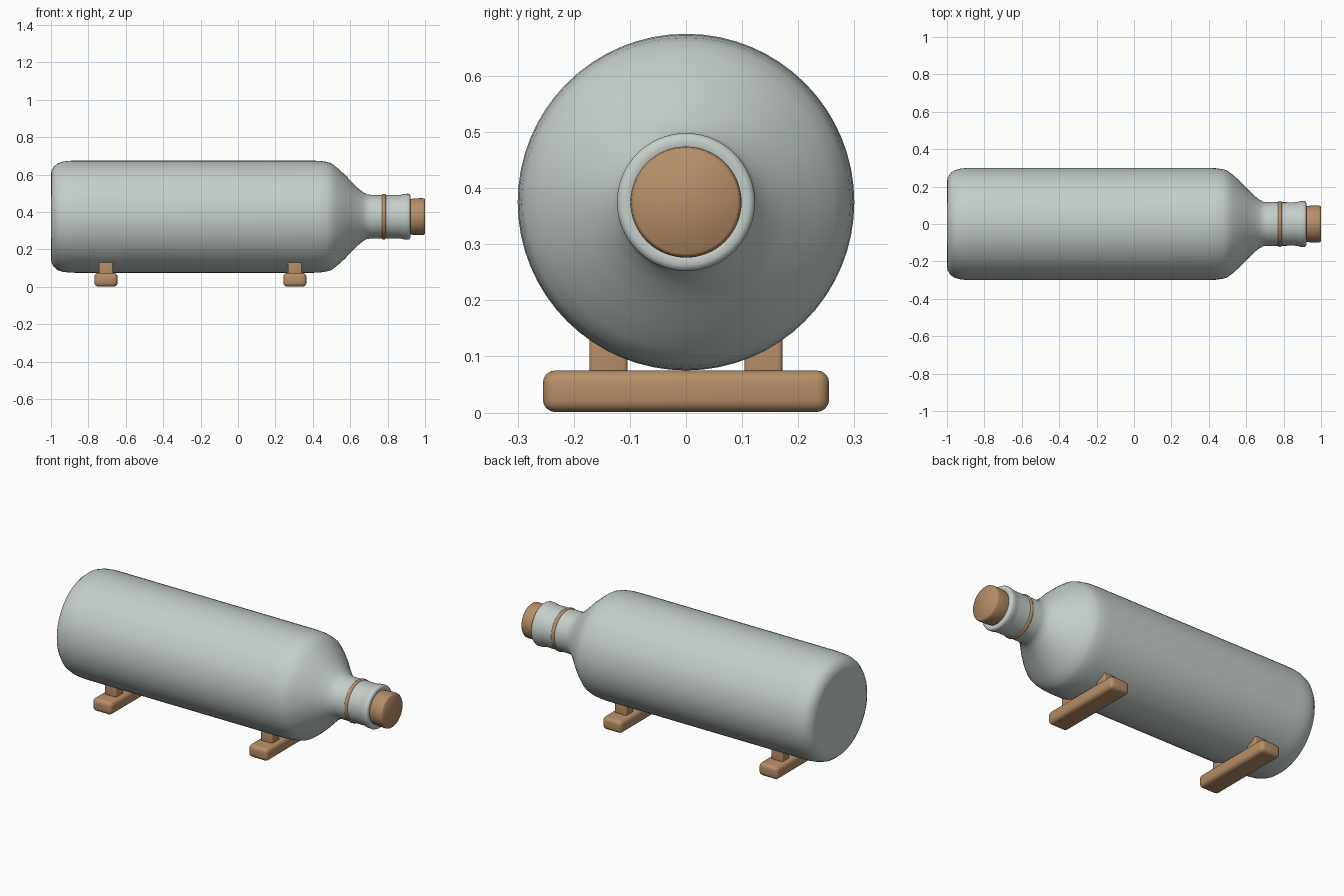
import bpy, bmesh, math

if "Cube" in bpy.data.objects:
    bpy.data.objects.remove(bpy.data.objects["Cube"])

AXIS_Z = 0.375
SEGMENTS = 64


def material(name, color):
    m = bpy.data.materials.new(name)
    m.diffuse_color = (*color, 1)
    m.use_nodes = True
    m.node_tree.nodes["Principled BSDF"].inputs["Base Color"].default_value = m.diffuse_color
    return m


glass = material("pale grey green", (0.56, 0.62, 0.59))
wood = material("light brown wood", (0.47, 0.27, 0.135))


def finish(name, bm, mat, angle):
    bmesh.ops.recalc_face_normals(bm, faces=bm.faces)
    mesh = bpy.data.meshes.new(name)
    bm.to_mesh(mesh)
    bm.free()
    obj = bpy.data.objects.new(name, mesh)
    bpy.context.collection.objects.link(obj)
    mesh.materials.append(mat)
    bpy.ops.object.select_all(action='DESELECT')
    obj.select_set(True)
    bpy.context.view_layer.objects.active = obj
    bpy.ops.object.shade_smooth_by_angle(angle=math.radians(angle))
    return obj


def lathe(name, profile, mat, closed=False, angle=40):
    """Spin (x, radius) points around the horizontal bottle axis."""
    bm = bmesh.new()
    rings = []
    for x, r in profile:
        rings.append([bm.verts.new((x, r * math.cos(a), AXIS_Z + r * math.sin(a)))
                      for a in (2 * math.pi * i / SEGMENTS for i in range(SEGMENTS))])
    pairs = list(zip(rings, rings[1:]))
    if closed:
        pairs.append((rings[-1], rings[0]))
    else:
        bm.faces.new(rings[0])
        bm.faces.new(rings[-1])
    for a, b in pairs:
        for i in range(SEGMENTS):
            j = (i + 1) % SEGMENTS
            bm.faces.new((a[i], a[j], b[j], b[i]))
    return finish(name, bm, mat, angle)


def block(name, center, size, bevel, mat):
    bm = bmesh.new()
    bmesh.ops.create_cube(bm, size=1)
    for v in bm.verts:
        v.co = [c + p * s for c, p, s in zip(center, v.co, size)]
    bmesh.ops.bevel(bm, geom=bm.edges[:], offset=bevel, segments=4,
                    profile=0.5, affect='EDGES')
    return finish(name, bm, mat, 40)


# Bottle: rounded base, straight body, sloping shoulder, neck and lip
lathe("bottle", [
    (-1.0, 0.225), (-0.997, 0.245), (-0.985, 0.268), (-0.965, 0.285),
    (-0.935, 0.295), (-0.90, 0.299), (-0.86, 0.30), (0.40, 0.30),
    (0.44, 0.298), (0.475, 0.293), (0.50, 0.285), (0.53, 0.262),
    (0.57, 0.226), (0.61, 0.184), (0.645, 0.150), (0.67, 0.130),
    (0.69, 0.119), (0.71, 0.117), (0.86, 0.116), (0.875, 0.118),
    (0.89, 0.122), (0.91, 0.123), (0.917, 0.120), (0.921, 0.113),
    (0.921, 0.10), (0.915, 0.09)], glass)

# Cork with softened rims
lathe("cork", [(0.89, 0.094), (0.925, 0.095), (0.94, 0.098), (0.985, 0.099),
               (0.995, 0.097), (1.0, 0.092)], wood, angle=60)

# Thin band around the neck
lathe("neck_band", [(0.78 + 0.011 * math.cos(t), 0.115 + 0.007 * math.sin(t))
                    for t in (math.pi * k / 6 for k in range(12))],
      wood, closed=True, angle=60)

# Two cradles, each a crossbar with a pair of uprights
for label, x in (("rear", -0.706), ("front", 0.304)):
    block(label + "_crossbar", (x, 0, 0.038), (0.124, 0.51, 0.074), 0.022, wood)
    for side, s in (("left", -1), ("right", 1)):
        block(f"{label}_{side}_upright", (x, s * 0.138, 0.098),
              (0.076, 0.068, 0.085), 0.008, wood)
